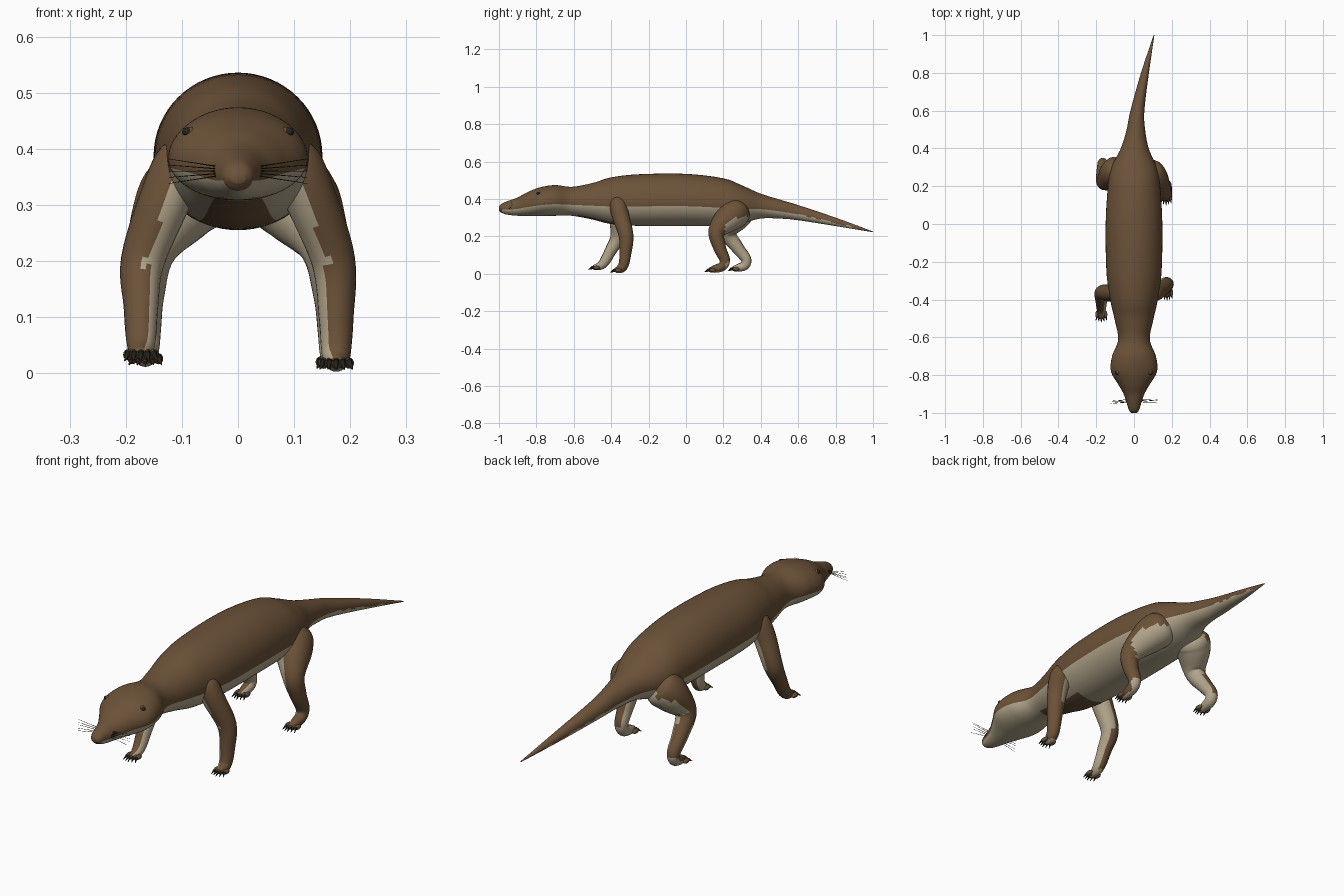
import bpy, bmesh, math, random
from mathutils import Vector

random.seed(4)
cube = bpy.data.objects.get("Cube")
if cube:
    bpy.data.objects.remove(cube, do_unlink=True)


def make_material(name, color):
    mat = bpy.data.materials.new(name)
    mat.use_nodes = True
    mat.diffuse_color = (*color, 1)
    bsdf = mat.node_tree.nodes["Principled BSDF"]
    bsdf.inputs["Base Color"].default_value = (*color, 1)
    bsdf.inputs["Roughness"].default_value = 0.8
    return mat


BROWN = make_material("brown fur", (0.15, 0.085, 0.04))
CREAM = make_material("cream fur", (0.45, 0.38, 0.26))
DARK = make_material("dark horn", (0.02, 0.018, 0.012))


def smooth_rows(rows, steps):
    """Catmull-Rom interpolation of whole rows of values."""
    out = []
    for i in range(len(rows) - 1):
        a, b = rows[max(i - 1, 0)], rows[i]
        c, d = rows[i + 1], rows[min(i + 2, len(rows) - 1)]
        for k in range(steps):
            t = k / steps
            out.append([q + t / 2 * (r - p + t * (2 * p - 5 * q + 4 * r - s
                        + t * (3 * (q - r) + s - p)))
                        for p, q, r, s in zip(a, b, c, d)])
    return out + [list(rows[-1])]


def add_object(name, bm, mats, rule=None):
    bmesh.ops.recalc_face_normals(bm, faces=bm.faces[:])
    bm.normal_update()
    for f in bm.faces:
        f.smooth = True
        if rule:
            f.material_index = int(rule(f))
    mesh = bpy.data.meshes.new(name)
    bm.to_mesh(mesh)
    bm.free()
    for m in mats:
        mesh.materials.append(m)
    ob = bpy.data.objects.new(name, mesh)
    bpy.context.collection.objects.link(ob)
    return ob


def loft(rings):
    """Skin a list of point rings and close both ends."""
    bm = bmesh.new()
    loops = [[bm.verts.new(p) for p in ring] for ring in rings]
    n = len(loops[0])
    for a, b in zip(loops, loops[1:]):
        for i in range(n):
            j = (i + 1) % n
            bm.faces.new((a[i], a[j], b[j], b[i]))
    bm.faces.new(loops[0])
    bm.faces.new(loops[-1])
    return bm


# Body, head and tail: y, top, bottom, half width, sideways shift
STATIONS = [
    (-1, .358, .338, .014, 0), (-.985, .375, .325, .027, 0),
    (-.95, .39, .315, .038, 0), (-.9, .408, .31, .055, 0),
    (-.85, .435, .308, .083, 0), (-.78, .462, .308, .122, 0),
    (-.7, .474, .31, .116, 0), (-.61, .465, .31, .084, 0),
    (-.5, .485, .29, .104, 0), (-.4, .515, .266, .126, 0),
    (-.25, .532, .256, .146, 0), (0, .534, .256, .15, 0),
    (.2, .51, .256, .138, 0), (.3, .472, .27, .12, 0),
    (.4, .428, .295, .074, .004), (.5, .397, .295, .049, .01),
    (.6, .367, .286, .037, .018), (.8, .3, .255, .021, .058),
    (1, .226, .222, .002, .106)]
SEGS = 64
rows = smooth_rows(STATIONS, 8)


def body_ring(row):
    y, top, bottom, w, shift = row
    mid = bottom + (top - bottom) * .47
    ring = []
    for i in range(SEGS):
        a = math.tau * i / SEGS
        s = math.sin(a)
        ring.append((shift + w * math.cos(a), y,
                     mid + s * ((top - mid) if s > 0 else (mid - bottom))))
    return ring


def belly(f):
    c = f.calc_center_median()
    row = min(rows, key=lambda r: abs(r[0] - c.y))
    chest = -.58 < c.y < -.3 and abs(c.x) < .5 * row[3]
    return c.z < row[2] + .38 * (row[1] - row[2]) and c.y > -.985 and not chest


add_object("body", loft([body_ring(r) for r in rows]), [BROWN, CREAM], belly)


def tube(path, segs=24):
    """Rings of varying radius square to a path of x, y, z, radius rows."""
    pts = smooth_rows(path, 6)
    rings = []
    for i, p in enumerate(pts):
        ahead, behind = pts[min(i + 1, len(pts) - 1)], pts[max(i - 1, 0)]
        t = (Vector(ahead[:3]) - Vector(behind[:3])).normalized()
        u = (Vector((1, 0, 0)) - t * t.x).normalized()
        v = t.cross(u)
        rings.append([Vector(p[:3]) + p[3] * (u * math.cos(math.tau * k / segs)
                      + v * math.sin(math.tau * k / segs)) for k in range(segs)])
    return loft(rings)


def add_cone(bm, a, b, r1, r2, segs=8):
    d = b - a
    mat = d.to_track_quat('Z', 'Y').to_matrix().to_4x4()
    mat.translation = (a + b) / 2
    bmesh.ops.create_cone(bm, cap_ends=True, segments=segs, radius1=r1,
                          radius2=r2, depth=d.length, matrix=mat)


def add_ball(bm, center, scale):
    made = bmesh.ops.create_uvsphere(bm, u_segments=14, v_segments=8, radius=1)
    for v in made["verts"]:
        v.co = Vector(center) + Vector([a * b for a, b in zip(v.co, scale)])


def leg(name, side, path, hind):
    path = [(side * x, y, z, r) for x, y, z, r in path]

    def inner(f):
        c, n = f.calc_center_median(), f.normal
        if hind and c.z < .31 and c.y > .21 and n.z < -.1:
            return True
        limit = -.1 if c.z > .19 else -.4
        return n.x * side < limit or n.z < -.75

    add_object(name, tube(path), [BROWN, CREAM], inner)
    # Toes and claws fan out from the end of the paw
    x, y, z, r = path[-1]
    toes, claws = bmesh.new(), bmesh.new()
    for k in range(-2, 3):
        root = Vector((x + k * .0115, y + .006 + abs(k) * .005, z))
        tip = root + Vector((k * .003, -.02, -.005))
        add_ball(toes, root, (.009, .02, .01))
        add_cone(claws, root + Vector((0, -.012, .003)), tip + Vector((0, -.012, -.006)),
                 .006, .001)
    add_object(name + "_toes", toes, [BROWN])
    add_object(name + "_claws", claws, [DARK])


# Legs, listed from shoulder or hip down to the paw
leg("left_front_leg", 1, [
    (.085, -.37, .41, .02), (.1, -.365, .38, .045), (.13, -.35, .31, .046),
    (.17, -.32, .2, .039), (.175, -.325, .1, .031), (.175, -.335, .045, .027),
    (.175, -.355, .025, .023), (.175, -.38, .018, .012)], False)
leg("right_front_leg", -1, [
    (.085, -.36, .41, .02), (.1, -.36, .38, .045), (.13, -.365, .31, .046),
    (.17, -.365, .2, .039), (.173, -.405, .12, .031), (.173, -.435, .065, .027),
    (.173, -.46, .042, .022), (.173, -.495, .033, .012)], False)
leg("left_hind_leg", 1, [
    (.05, .31, .36, .03), (.075, .28, .335, .075), (.11, .23, .3, .076),
    (.155, .165, .225, .046), (.168, .18, .14, .034), (.17, .207, .075, .028),
    (.17, .195, .04, .025), (.17, .155, .026, .021), (.17, .125, .02, .012)], True)
leg("right_hind_leg", -1, [
    (.05, .31, .36, .03), (.075, .29, .335, .075), (.11, .265, .3, .076),
    (.155, .225, .22, .046), (.165, .275, .14, .034), (.165, .32, .08, .028),
    (.165, .315, .045, .025), (.165, .28, .032, .021), (.165, .25, .026, .012)], True)

# Eyes, nostrils and whiskers on both sides of the face
eyes, lids, nose, whiskers = (bmesh.new() for _ in range(4))
for s in (-1, 1):
    add_ball(lids, (s * .084, -.785, .428), (.012, .015, .011))
    add_ball(eyes, (s * .09, -.789, .43), (.01, .011, .008))
    add_ball(nose, (s * .02, -.982, .347), (.007, .01, .007))
    for k in range(5):
        root = Vector((s * .034, -.945 + .004 * k, .352 + .004 * k))
        reach = Vector((s * .09, random.uniform(-.01, .01), (k - 2) * .007))
        add_cone(whiskers, root, root + reach, .0012, .0005, 5)
add_ball(nose, (0, -.99, .352), (.014, .009, .008))
add_object("eyelids", lids, [BROWN])
add_object("eyes", eyes, [DARK])
add_object("nose", nose, [DARK])
add_object("whiskers", whiskers, [DARK])
